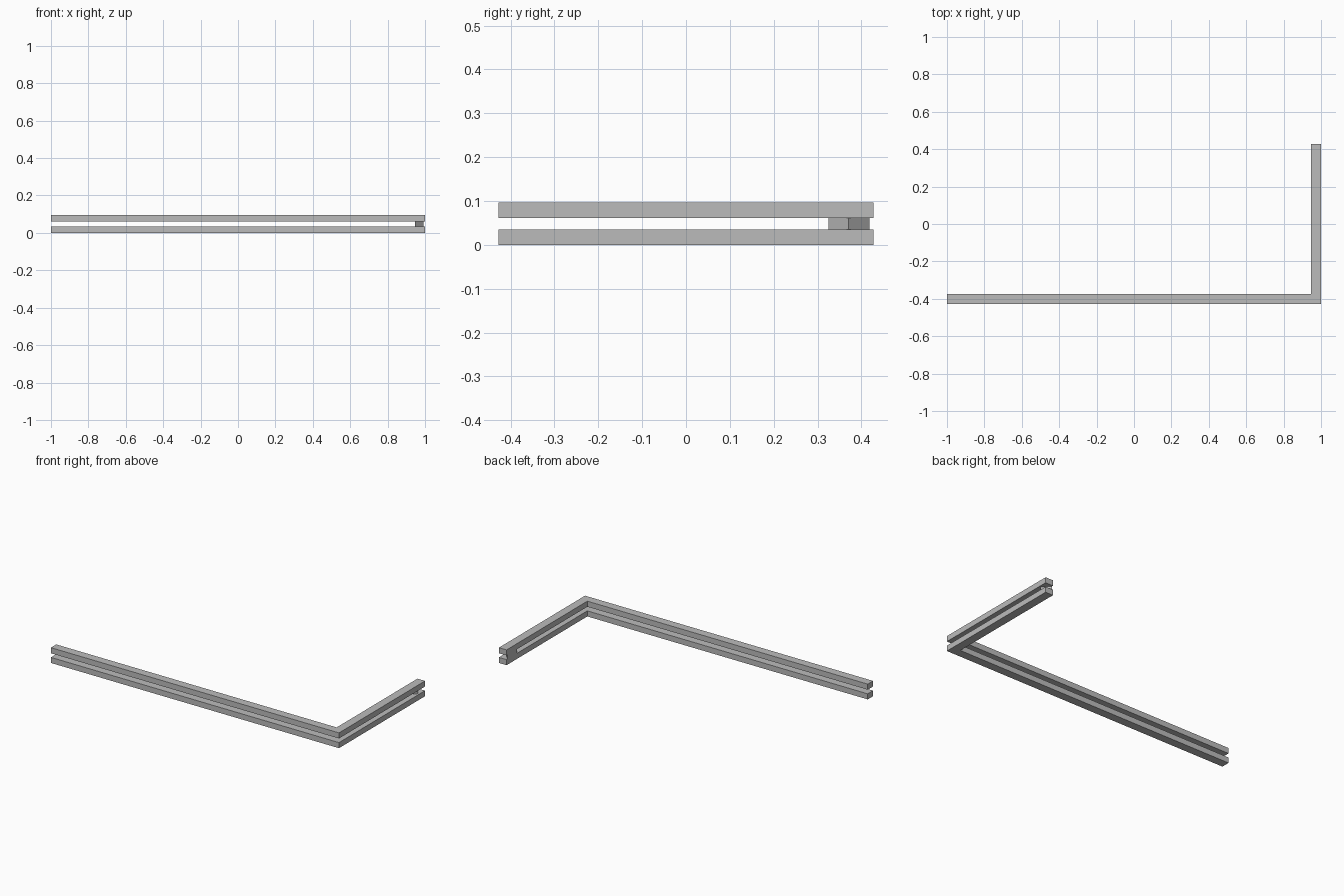
import bpy
import bmesh

cube = bpy.data.objects.get("Cube")
if cube:
    bpy.data.objects.remove(cube, do_unlink=True)

grey = bpy.data.materials.new("grey")
grey.use_nodes = True
colour = (0.5, 0.5, 0.5, 1)
grey.diffuse_color = colour
grey.node_tree.nodes["Principled BSDF"].inputs["Base Color"].default_value = colour


def prism(name, outline, bottom, top):
    """Extrude a flat outline upward into a solid."""
    bm = bmesh.new()
    face = bm.faces.new([bm.verts.new((x, y, bottom)) for x, y in outline])
    grown = bmesh.ops.extrude_face_region(bm, geom=[face])
    verts = [v for v in grown["geom"] if isinstance(v, bmesh.types.BMVert)]
    bmesh.ops.translate(bm, verts=verts, vec=(0, 0, top - bottom))
    bmesh.ops.recalc_face_normals(bm, faces=bm.faces)
    mesh = bpy.data.meshes.new(name)
    bm.to_mesh(mesh)
    bm.free()
    mesh.materials.append(grey)
    obj = bpy.data.objects.new(name, mesh)
    bpy.context.collection.objects.link(obj)
    return obj


# Overall half sizes, bar width and heights
HX, HY, WIDTH = 1.0, 0.427, 0.053
THICK, HEIGHT = 0.035, 0.096
inner_x, inner_y = HX - WIDTH, WIDTH - HY

# Matching L-shaped rails
corner = [(-HX, -HY), (HX, -HY), (HX, HY),
          (inner_x, HY), (inner_x, inner_y), (-HX, inner_y)]
prism("lower_rail", corner, 0, THICK)
prism("upper_rail", corner, HEIGHT - THICK, HEIGHT)

# Three-sided spacer joining the rails near the end of the short arm
wedge = [(inner_x, 0.325), (0.991, 0.371), (inner_x, 0.418)]
prism("spacer", wedge, THICK, HEIGHT - THICK)
